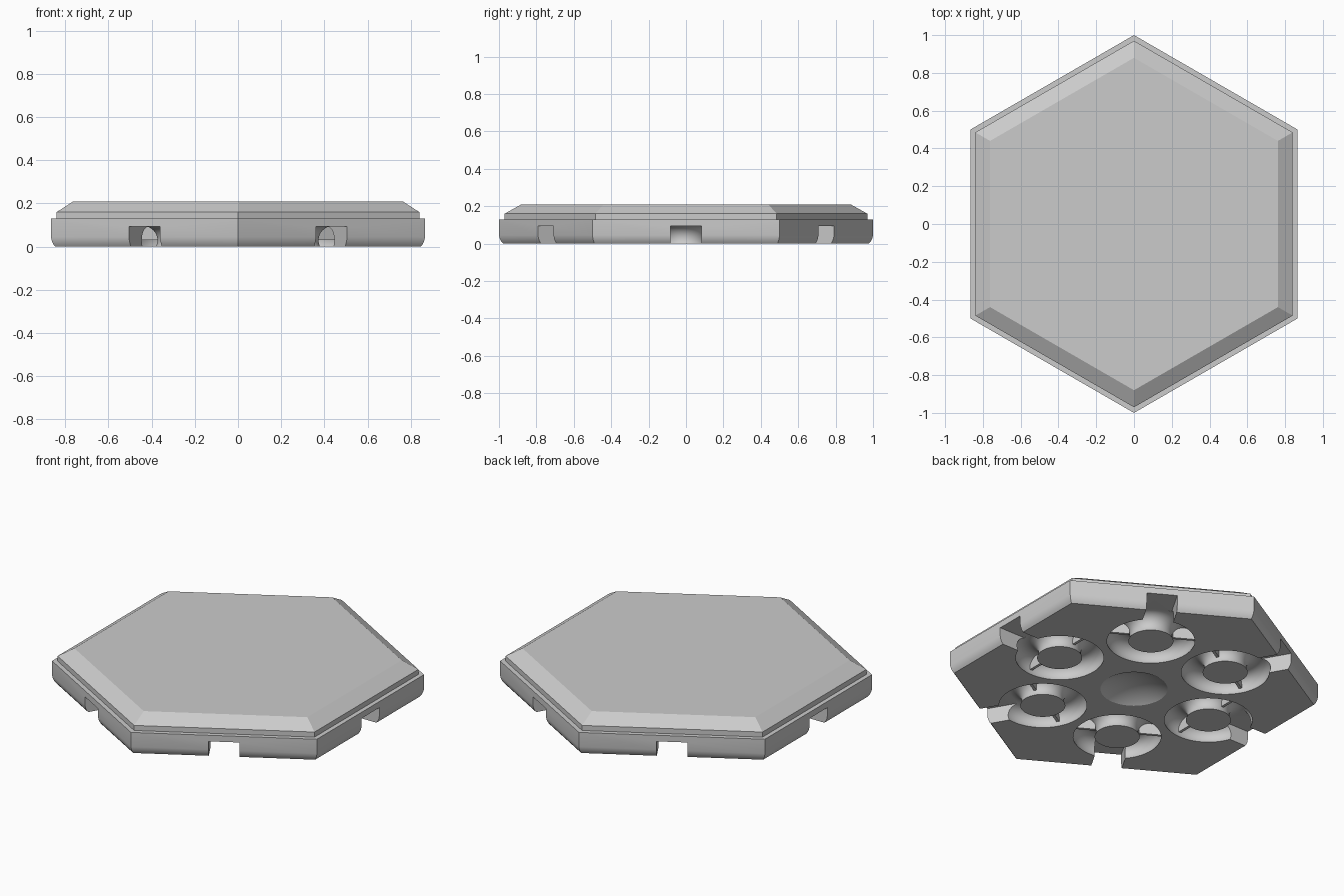
import bpy, bmesh, math
from mathutils import Matrix, Vector

if "Cube" in bpy.data.objects:
    bpy.data.objects.remove(bpy.data.objects["Cube"], do_unlink=True)

RING_DIST = 0.52       # ring centre from the tile centre
RING_R, GROOVE_R, GROOVE_Z = 0.178, 0.065, 0.03
TOP_OF_NOTCH = 0.094

grey = bpy.data.materials.new("stone_grey")
grey.use_nodes = True
colour = (0.6, 0.6, 0.6, 1)
grey.diffuse_color = colour
grey.node_tree.nodes["Principled BSDF"].inputs["Base Color"].default_value = colour


def make(name, bm):
    bmesh.ops.recalc_face_normals(bm, faces=bm.faces)
    mesh = bpy.data.meshes.new(name)
    bm.to_mesh(mesh)
    bm.free()
    obj = bpy.data.objects.new(name, mesh)
    bpy.context.collection.objects.link(obj)
    mesh.materials.append(grey)
    return obj


def stack(bm, profile, sides, phase=0):
    """Closed solid from (radius, z) rings."""
    rings = []
    for r, z in profile:
        angles = [phase + math.tau * i / sides for i in range(sides)]
        rings.append([bm.verts.new((r * math.cos(a), r * math.sin(a), z)) for a in angles])
    for low, high in zip(rings, rings[1:]):
        for i in range(sides):
            j = (i + 1) % sides
            bm.faces.new((low[i], low[j], high[j], high[i]))
    bm.faces.new(rings[0][::-1])
    bm.faces.new(rings[-1])


def torus(bm, matrix, major=64, minor=32):
    grid = []
    for i in range(major):
        a = math.tau * i / major
        ring = []
        for j in range(minor):
            b = math.tau * j / minor
            r = RING_R + GROOVE_R * math.cos(b)
            p = Vector((r * math.cos(a), r * math.sin(a), GROOVE_Z + GROOVE_R * math.sin(b)))
            ring.append(bm.verts.new(matrix @ p))
        grid.append(ring)
    for i in range(major):
        a, b = grid[i], grid[(i + 1) % major]
        for j in range(minor):
            k = (j + 1) % minor
            bm.faces.new((a[j], b[j], b[k], a[k]))


def box(bm, low, high, matrix):
    size = [h - l for l, h in zip(low, high)]
    mid = [(h + l) / 2 for l, h in zip(low, high)]
    local = Matrix.Translation(mid) @ Matrix.Diagonal((*size, 1))
    bmesh.ops.create_cube(bm, size=1, matrix=matrix @ local)


def cut(target, cutter):
    cutter.hide_render = True
    mod = target.modifiers.new("cut", 'BOOLEAN')
    mod.operation, mod.solver, mod.object = 'DIFFERENCE', 'EXACT', cutter
    bpy.context.view_layer.objects.active = target
    bpy.ops.object.modifier_apply(modifier=mod.name)
    bpy.data.objects.remove(cutter, do_unlink=True)


def smooth(obj, angle):
    bpy.ops.object.select_all(action='DESELECT')
    obj.select_set(True)
    bpy.context.view_layer.objects.active = obj
    bpy.ops.object.shade_smooth_by_angle(angle=math.radians(angle))


turns = [Matrix.Rotation(math.tau * i / 6, 4, 'Z') for i in range(6)]

# Hexagonal body: rounded lower edge, ledge, raised and chamfered top
bm = bmesh.new()
stack(bm, [(0.978, 0), (0.988, 0.012), (0.996, 0.028), (1, 0.045), (1, 0.13),
           (0.97, 0.13), (0.97, 0.16), (0.88, 0.21)], 6, math.pi / 2)
tile = make("hex_tile", bm)

# Ring grooves in the underside
bm = bmesh.new()
for turn in turns:
    torus(bm, turn @ Matrix.Translation((RING_DIST, 0, 0)))
cut(tile, make("groove_cutter", bm))

# Notches from each side into the grooves
bm = bmesh.new()
for turn in turns:
    box(bm, (RING_DIST + RING_R, -0.083, -0.1), (0.95, 0.083, TOP_OF_NOTCH), turn)
cut(tile, make("notch_cutter", bm))

# Shallow central dimple
bm = bmesh.new()
rim, depth = 0.18, 0.05
radius = (rim ** 2 + depth ** 2) / (2 * depth)
bmesh.ops.create_uvsphere(bm, u_segments=64, v_segments=64, radius=radius,
                          matrix=Matrix.Translation((0, 0, depth - radius)))
cut(tile, make("dimple_cutter", bm))
smooth(tile, 25)

# Thin ribs across each groove
bm = bmesh.new()
for turn in turns:
    for side in (-1, 1):
        y = side * RING_R
        box(bm, (RING_DIST - 0.008, y - 0.06, 0.03), (RING_DIST + 0.008, y + 0.06, 0.1), turn)
make("groove_ribs", bm)
